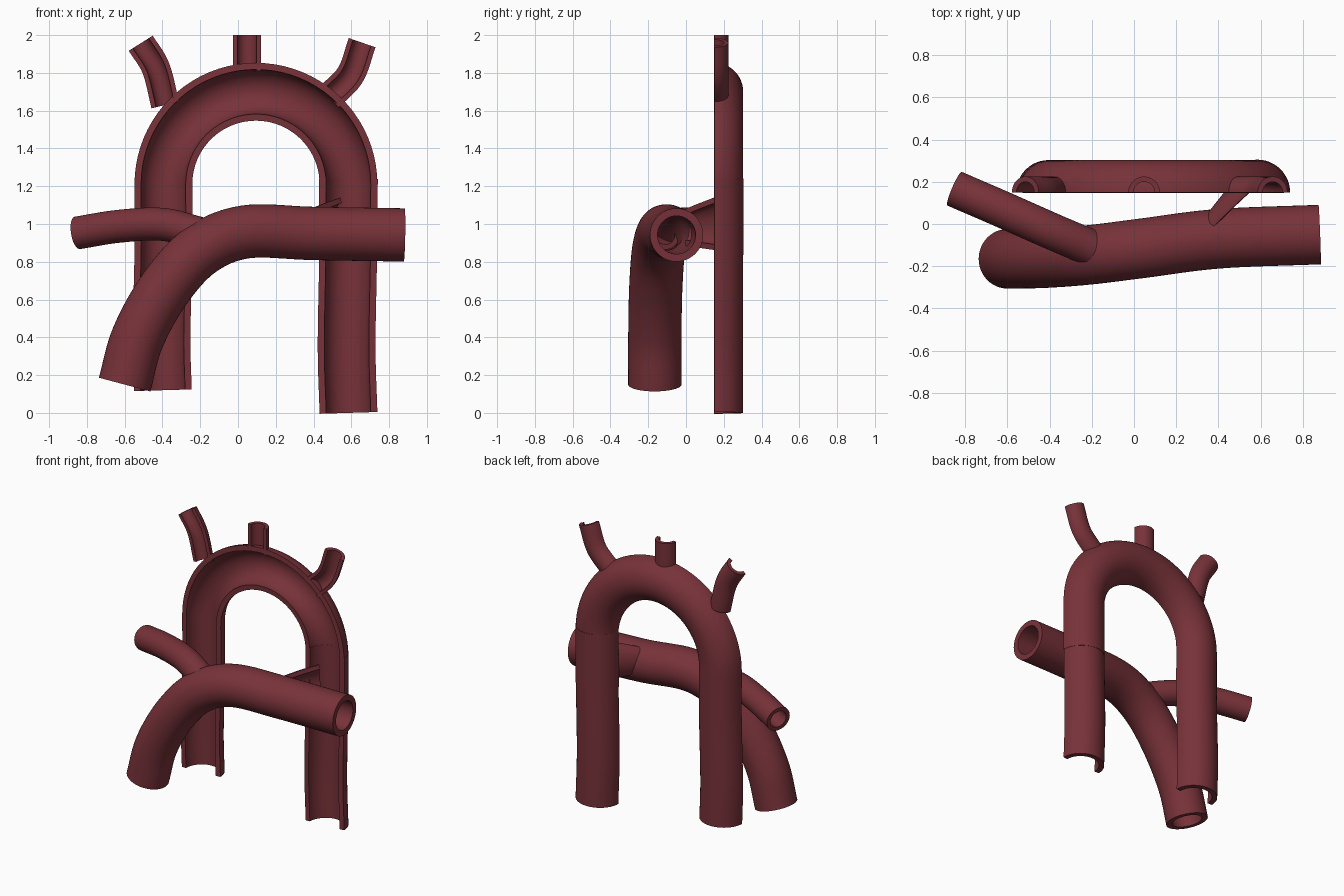
import bpy
import bmesh
import math
from mathutils import Vector

if "Cube" in bpy.data.objects:
    bpy.data.objects.remove(bpy.data.objects["Cube"], do_unlink=True)

# Single dark red material
red = bpy.data.materials.new("dark red")
red.use_nodes = True
colour = (0.185, 0.032, 0.041, 1)
red.diffuse_color = colour
red.node_tree.nodes["Principled BSDF"].inputs["Base Color"].default_value = colour

CUT_Y = 0.15


def smooth_path(points, steps=10):
    """Catmull-Rom curve through the points."""
    p = [Vector(q) for q in points]
    p = [2 * p[0] - p[1]] + p + [2 * p[-1] - p[-2]]
    out = []
    for a, b, c, d in zip(p, p[1:], p[2:], p[3:]):
        for s in range(steps):
            t = s / steps
            out.append(0.5 * (2 * b + (c - a) * t + (2 * a - 5 * b + 4 * c - d) * t ** 2
                              + (3 * b - a - 3 * c + d) * t ** 3))
    return out + [p[-2]]


def vessel(name, path, radius, wall, half=False, end_radius=None, side=(0, 1, 0), depth=1):
    """Sweep a full or half round along the path and give it a wall."""
    bm = bmesh.new()
    count = 24 if half else 48
    sweep = math.pi if half else math.tau
    rings = []
    for i, centre in enumerate(path):
        tangent = (path[min(i + 1, len(path) - 1)] - path[max(i - 1, 0)]).normalized()
        normal = Vector(side)
        normal = (normal - tangent * normal.dot(tangent)).normalized()
        across = tangent.cross(normal)
        r = radius + ((end_radius or radius) - radius) * i / (len(path) - 1)
        ring = []
        for j in range(count + (1 if half else 0)):
            a = -math.pi / 2 + sweep * j / count
            offset = normal * math.cos(a) * depth + across * math.sin(a)
            ring.append(bm.verts.new(centre + offset * r))
        rings.append(ring)
    for low, high in zip(rings, rings[1:]):
        for j in range(count):
            k = (j + 1) % len(low)
            bm.faces.new((low[j], low[k], high[k], high[j]))
    mesh = bpy.data.meshes.new(name)
    bm.to_mesh(mesh)
    bm.free()
    mesh.materials.append(red)
    obj = bpy.data.objects.new(name, mesh)
    bpy.context.collection.objects.link(obj)
    bpy.ops.object.select_all(action="DESELECT")
    obj.select_set(True)
    bpy.context.view_layer.objects.active = obj
    shell = obj.modifiers.new("wall", "SOLIDIFY")
    shell.thickness = wall
    shell.offset = -1
    bpy.ops.object.modifier_apply(modifier=shell.name)
    bpy.ops.object.shade_smooth_by_angle(angle=math.radians(40))
    return obj


def flat(points):
    return [(x, CUT_Y, z) for x, z in points]


# Halved arch with two slightly bowed legs
arch_x, arch_z, arch_r = 0.095, 1.21, 0.49
left_leg = smooth_path(flat([(0.585, 0), (0.575, 0.35), (0.583, 0.83), (0.585, arch_z)]))
right_leg = smooth_path(flat([(-0.395, arch_z), (-0.395, 0.85), (-0.405, 0.4), (-0.398, 0.12)]))
bend = [Vector((arch_x + arch_r * math.cos(a), CUT_Y, arch_z + arch_r * math.sin(a)))
        for a in (math.pi * i / 40 for i in range(1, 40))]
vessel("arch", left_leg + bend + right_leg, 0.153, 0.035, half=True)

# Short sleeve on the longer leg
vessel("leg_sleeve", smooth_path(flat([(0.583, 0.835), (0.585, 1.24)])), 0.155, 0.037, half=True)

# Three halved branches on top of the arch
branches = {
    "right_top_branch": [(-0.385, 1.63), (-0.435, 1.825), (-0.515, 1.957)],
    "middle_top_branch": [(0.048, 1.81), (0.048, 1.9), (0.048, 2.0)],
    "left_top_branch": [(0.48, 1.67), (0.595, 1.79), (0.657, 1.96)],
}
for name, points in branches.items():
    vessel(name, smooth_path(flat(points)), 0.075, 0.025, half=True)

# Large whole tube crossing in front
vessel("crossing_tube", smooth_path([
    (0.88, -0.05, 0.942), (0.4, -0.07, 0.95), (0.04, -0.115, 0.958), (-0.2, -0.145, 0.86),
    (-0.385, -0.16, 0.66), (-0.53, -0.165, 0.4), (-0.6, -0.165, 0.15)]), 0.141, 0.04)

# Smaller side tube
vessel("side_tube", smooth_path([
    (-0.2, -0.115, 0.95), (-0.4, -0.03, 0.998), (-0.63, 0.072, 0.988),
    (-0.85, 0.167, 0.953)]), 0.087, 0.027)

# Halved link between the crossing tube and the longer leg
vessel("link", smooth_path([(0.38, -0.01, 0.98), (0.46, 0.07, 0.99), (0.55, 0.155, 1.0)]),
       0.095, 0.03, half=True, end_radius=0.14, side=(-1, 1, 0), depth=0.65)
